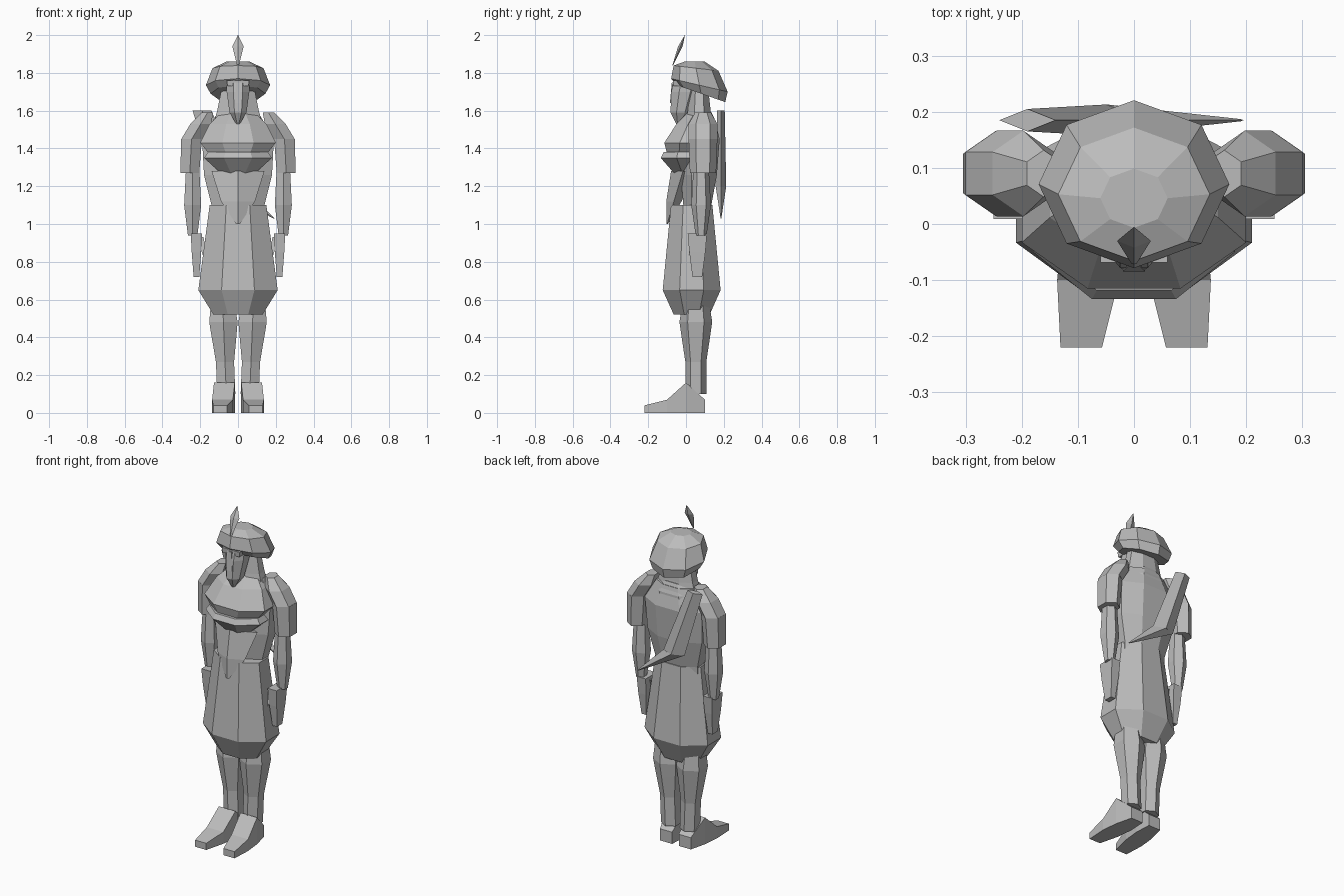
import bpy
import bmesh
import math
from mathutils import Vector

default_cube = bpy.data.objects.get("Cube")
if default_cube:
    bpy.data.objects.remove(default_cube, do_unlink=True)

grey = bpy.data.materials.new("plain grey")
grey.use_nodes = True
grey_colour = (0.5, 0.5, 0.5, 1)
grey.diffuse_color = grey_colour
grey.node_tree.nodes["Principled BSDF"].inputs["Base Color"].default_value = grey_colour


def make_object(name, bm):
    """Turn a finished bmesh into a flat-shaded grey part."""
    bmesh.ops.recalc_face_normals(bm, faces=bm.faces)
    mesh = bpy.data.meshes.new(name)
    bm.to_mesh(mesh)
    bm.free()
    mesh.materials.append(grey)
    part = bpy.data.objects.new(name, mesh)
    bpy.context.collection.objects.link(part)


def skin(bm, loops):
    """Join matching loops of vertices with quads and close both ends."""
    for lower, upper in zip(loops, loops[1:]):
        for i in range(len(lower)):
            bm.faces.new((lower[i - 1], lower[i], upper[i], upper[i - 1]))
    bm.faces.new(loops[0])
    bm.faces.new(loops[-1])


def loft(name, profile, x=0, y=0, lean_x=0, lean_y=0, depth=1, tilt=0,
         sides=8, diamond=False, mirror=1):
    """Skin (height, half width) rings; tilt fades out towards the top ring."""
    bm = bmesh.new()
    phase = 0 if diamond else math.pi / sides
    base = profile[0][0]
    loops = []
    for level, (height, half_width) in enumerate(profile):
        radius = half_width / math.cos(phase)
        slope = tilt * (1 - level / (len(profile) - 1))
        centre = Vector((x, y, height)) + (height - base) * Vector((lean_x, lean_y, 0))
        loop = []
        for i in range(sides):
            angle = math.tau * i / sides + phase
            across = radius * math.cos(angle)
            along = radius * depth * math.sin(angle)
            point = centre + Vector((across, along, -slope * along))
            point.x *= mirror
            loop.append(bm.verts.new(point))
        loops.append(loop)
    skin(bm, loops)
    make_object(name, bm)


def foot(name, profile, x, splay, mirror):
    """Skin upright (distance, half width, height) boxes that rest on the ground."""
    bm = bmesh.new()
    loops = []
    for distance, half_width, height in profile:
        centre = x - splay * distance
        inner, outer = centre - half_width, centre + half_width
        corners = ((inner, 0), (outer, 0), (outer, height), (inner, height))
        loops.append([bm.verts.new((mirror * side, distance, top))
                      for side, top in corners])
    skin(bm, loops)
    make_object(name, bm)


def pair(build, name, profile, **options):
    """Build the same part on the left and on the right."""
    for label, sign in (("left", 1), ("right", -1)):
        build(f"{label}_{name}", profile, mirror=sign, **options)


# Skirt, gathered in at the knees, and the torso above it
loft("skirt", [(.52, .13), (.65, .21), (1.1, .15)], y=.03, depth=.73)
loft("torso", [(1, .14), (1.1, .14), (1.26, .18), (1.45, .19), (1.57, .12)],
     y=.055, lean_y=.05, depth=.53)

# Chest cape in two tiers, with a pointed cloth over the belly
loft("upper_cape", [(1.38, .16), (1.43, .2), (1.53, .15), (1.59, .09)],
     y=.01, lean_y=.3, depth=.7)
loft("lower_cape", [(1.25, .07), (1.35, .18), (1.38, .16)], y=.01, depth=.8)
loft("belly_cloth", [(1, .01), (1.12, .09), (1.28, .14)],
     y=-.1, lean_y=.3, depth=.45, sides=4, diamond=True)

# Sleeves with sloping shoulders, arms and hands
pair(loft, "sleeve", [(1.27, .05), (1.45, .055)],
     x=.255, y=.09, lean_x=-.05, depth=1.2, sides=6)
pair(loft, "shoulder", [(1.45, .055), (1.53, .055), (1.59, .03)],
     x=.245, y=.09, lean_x=-.6, depth=1.2, sides=6)
pair(loft, "arm", [(.94, .025), (1.1, .045), (1.3, .035)], x=.24, y=.08, sides=6)
pair(loft, "hand", [(.72, .015), (.85, .025), (.95, .03)],
     x=.22, y=.06, depth=1.7, sides=4)
pair(loft, "thumb", [(.82, .01), (.93, .02)],
     x=.17, y=.02, lean_x=.3, lean_y=.3, sides=4)

# Legs and feet
pair(loft, "leg", [(.1, .048), (.27, .048), (.4, .065), (.48, .075), (.6, .06)],
     x=.062, y=.052, lean_x=.04, sides=6)
pair(foot, "foot", [(-.22, .037, .04), (-.1, .055, .07), (0, .055, .16), (.1, .04, .07)],
     x=.072, splay=.1)

# Hood around the neck, and the face
loft("hood", [(1.53, .13), (1.6, .11), (1.75, .08)], y=.07, depth=.55)
loft("face", [(1.53, .01), (1.59, .045), (1.7, .06), (1.8, .06)],
     y=-.04, lean_y=.2, depth=1.2)
loft("nose", [(1.64, .02), (1.75, .01)], y=-.065, sides=4)
loft("brow", [(1.73, .055), (1.76, .06)], y=-.045, depth=.4, sides=4)

# Soft hat, tipped down at the back, with a feather
loft("hat", [(1.69, .145), (1.735, .17), (1.825, .135), (1.86, .06)],
     y=.08, lean_y=-.2, depth=.88, tilt=.35, diamond=True)
loft("feather", [(1.84, .005), (1.94, .03), (2, .001)],
     y=-.07, lean_y=.4, depth=.4, sides=4, diamond=True)

# Bent scabbard slung across the back
loft("scabbard_point", [(1.03, .005), (1.2, .07)],
     x=.19, y=.185, lean_x=-1.4, depth=.4, sides=4, diamond=True)
loft("scabbard", [(1.2, .07), (1.6, .05)],
     x=-.05, y=.185, lean_x=-.35, depth=.4, sides=4, diamond=True)
